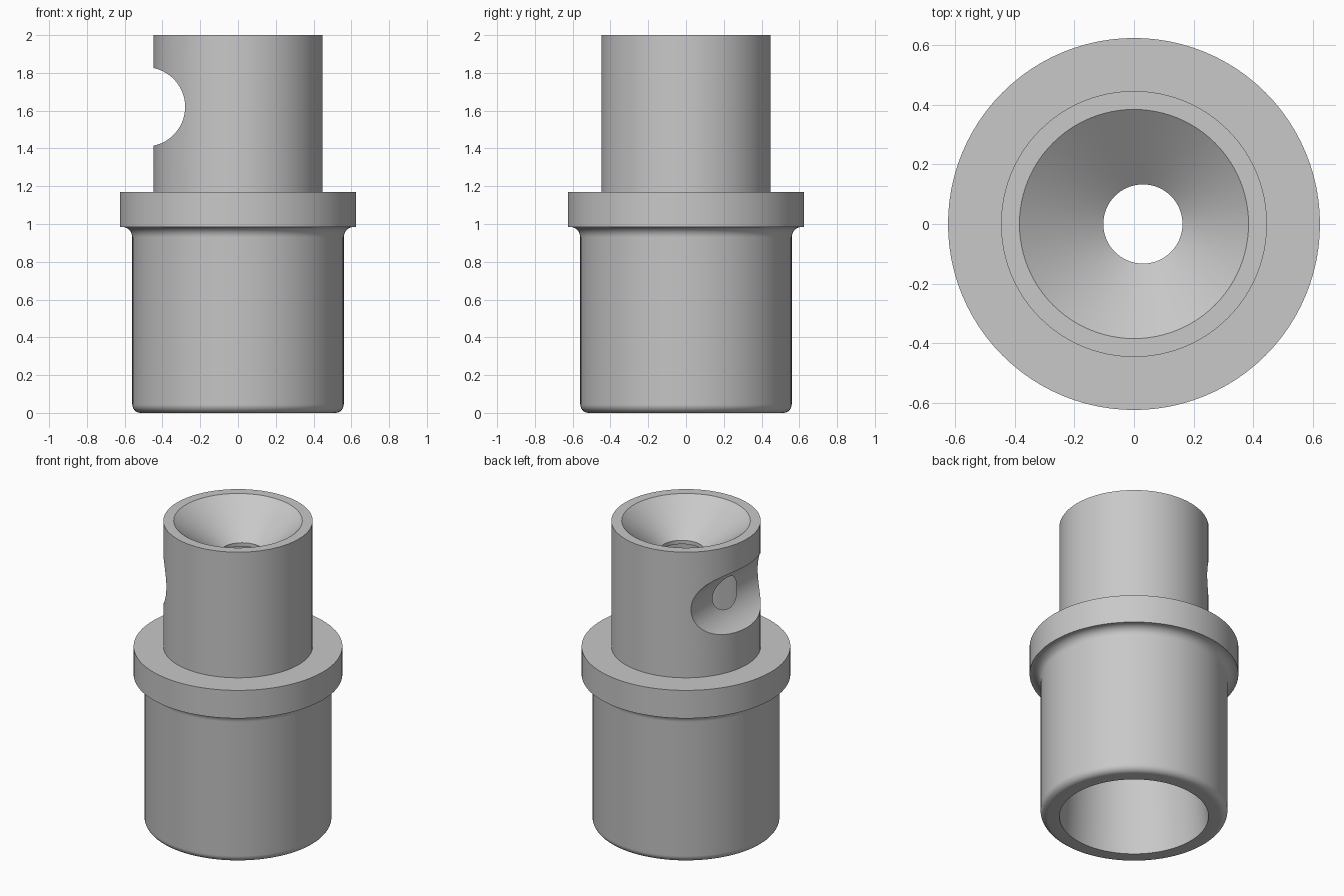
import bpy
import bmesh
from math import sin, cos, pi, radians

cube = bpy.data.objects.get("Cube")
if cube:
    bpy.data.objects.remove(cube, do_unlink=True)

SEGMENTS = 96


def make_material(name, value):
    mat = bpy.data.materials.new(name)
    mat.use_nodes = True
    colour = (value, value, value, 1)
    mat.diffuse_color = colour
    mat.node_tree.nodes["Principled BSDF"].inputs["Base Color"].default_value = colour
    return mat


def arc(r, z, radius, start, end, steps=8):
    """Profile points (radius, height, axis shift) along a rounded corner."""
    points = []
    for i in range(steps + 1):
        a = radians(start + (end - start) * i / steps)
        points.append((r + radius * cos(a), z + radius * sin(a), 0))
    return points


def lathe(name, profile):
    """Closed ring profile; each ring may be shifted along x."""
    bm = bmesh.new()
    rings = []
    for r, z, shift in profile:
        angles = [2 * pi * i / SEGMENTS for i in range(SEGMENTS)]
        rings.append([bm.verts.new((shift + r * cos(a), r * sin(a), z)) for a in angles])
    for lower, upper in zip(rings, rings[1:] + rings[:1]):
        for i in range(SEGMENTS):
            j = (i + 1) % SEGMENTS
            bm.faces.new((lower[i], lower[j], upper[j], upper[i]))
    bmesh.ops.recalc_face_normals(bm, faces=bm.faces)
    mesh = bpy.data.meshes.new(name)
    bm.to_mesh(mesh)
    bm.free()
    obj = bpy.data.objects.new(name, mesh)
    bpy.context.collection.objects.link(obj)
    return obj


# Outside: rounded foot, sleeve, filleted collar, neck
outside = [
    *arc(0.515, 0.045, 0.045, -90, 0),
    *arc(0.615, 0.93, 0.055, 180, 90),
    (0.625, 0.985, 0), (0.625, 1.17, 0),
    (0.447, 1.17, 0), (0.447, 2.0, 0),
]
# Inside: funnel down to an offset hole, then the tapering bore
inside = [
    (0.385, 2.0, 0), (0.133, 1.80, 0.03),
    (0.133, 1.775, 0.03), (0.325, 1.72, 0.03),
    (0.446, 0.0, 0),
]
body = lathe("tube_body", outside + inside)
body.data.materials.append(make_material("light grey", 0.58))

# Round notch across the neck, opening into the bore
bpy.ops.mesh.primitive_cylinder_add(vertices=SEGMENTS, radius=0.21, depth=1.6,
                                    location=(-0.49, 0, 1.62), rotation=(pi / 2, 0, 0))
cutter = bpy.context.object
cutter.name = "notch_cutter"
cutter.hide_render = True

notch = body.modifiers.new("notch", 'BOOLEAN')
notch.operation = 'DIFFERENCE'
notch.solver = 'EXACT'
notch.object = cutter

bpy.ops.object.select_all(action='DESELECT')
body.select_set(True)
bpy.context.view_layer.objects.active = body
bpy.ops.object.modifier_apply(modifier=notch.name)
bpy.data.objects.remove(cutter, do_unlink=True)
bpy.ops.object.shade_smooth_by_angle(angle=radians(25))
